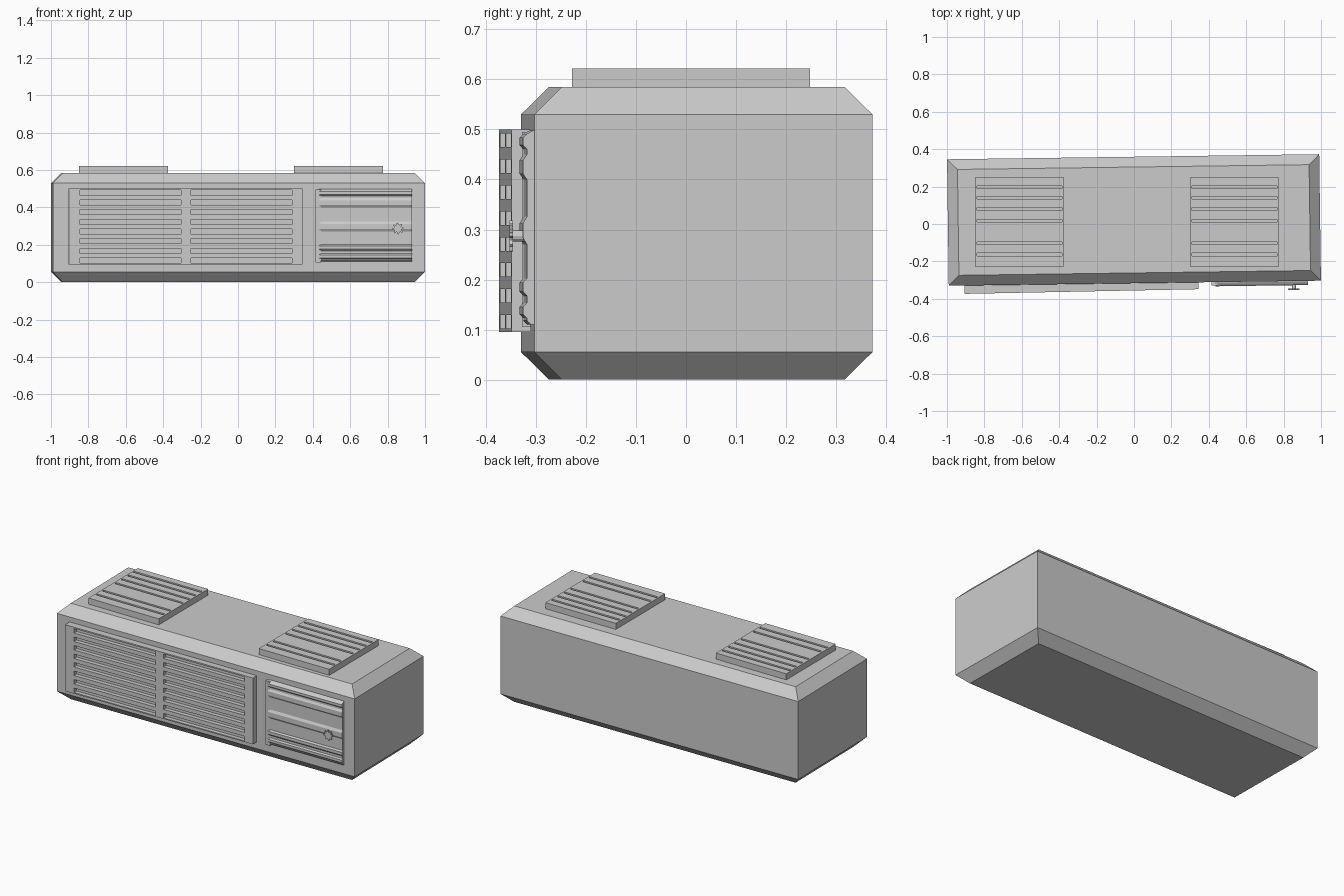
import bpy, bmesh, math
from mathutils import Matrix, Vector

if "Cube" in bpy.data.objects:
    bpy.data.objects.remove(bpy.data.objects["Cube"])


def finish(name, bm, matrix=None):
    bmesh.ops.recalc_face_normals(bm, faces=bm.faces)
    if matrix:
        bm.transform(matrix)
    me = bpy.data.meshes.new(name)
    bm.to_mesh(me)
    bm.free()
    ob = bpy.data.objects.new(name, me)
    bpy.context.collection.objects.link(ob)
    return ob


def slotted_plate(name, us, vs, thick, depth, matrix):
    """Plate in the uv plane, top at 0; odd cells in both directions become slots."""
    bm = bmesh.new()
    grid = [[bm.verts.new((u, v, 0)) for u in us] for v in vs]
    slots = []
    for j in range(len(vs) - 1):
        for i in range(len(us) - 1):
            f = bm.faces.new((grid[j][i], grid[j][i + 1], grid[j + 1][i + 1], grid[j + 1][i]))
            if i % 2 and j % 2:
                slots.append(f)
    rim = [e for e in bm.edges if e.is_boundary]
    bm.normal_update()
    skirt = bmesh.ops.extrude_edge_only(bm, edges=rim)["geom"]
    bmesh.ops.translate(bm, verts=[g for g in skirt if isinstance(g, bmesh.types.BMVert)],
                        vec=(0, 0, -thick))
    bmesh.ops.holes_fill(bm, edges=[e for e in bm.edges if e.is_boundary], sides=0)
    bmesh.ops.inset_individual(bm, faces=slots, thickness=0, depth=-depth)
    return finish(name, bm, matrix)


def extrude_x(name, profile, x0, x1, matrix):
    """Closed (y, z) profile extruded along x."""
    bm = bmesh.new()
    f = bm.faces.new([bm.verts.new((x0, y, z)) for y, z in profile])
    geo = bmesh.ops.extrude_face_region(bm, geom=[f], use_keep_orig=True)["geom"]
    bmesh.ops.translate(bm, verts=[g for g in geo if isinstance(g, bmesh.types.BMVert)],
                        vec=(x1 - x0, 0, 0))
    return finish(name, bm, matrix)


# Housing: slightly turned box with chamfered top and bottom rims
turn = Matrix.Translation((0, 0.0215, 0)) @ Matrix.Rotation(0.0136, 4, 'Z')
L, W, C, H = 0.995, 0.338, 0.055, 0.585
bm = bmesh.new()
rings = []
for z, c in ((0, C), (C, 0), (H - C, 0), (H, C)):
    rings.append([bm.verts.new((sx * (L - c), sy * (W - c), z))
                  for sx, sy in ((-1, -1), (1, -1), (1, 1), (-1, 1))])
for a, b in zip(rings, rings[1:]):
    for i in range(4):
        k = (i + 1) % 4
        bm.faces.new((a[i], a[k], b[k], b[i]))
bm.faces.new(rings[0])
bm.faces.new(rings[-1])
finish("housing", bm, turn)

# Roof vents
groove_y = [-0.163, -0.102, 0.018, 0.08, 0.14, 0.197]
vs = [-0.228] + [y + s * 0.007 for y in groove_y for s in (-1, 1)] + [0.248]
for side, x in (("left", -0.85), ("right", 0.30)):
    slotted_plate("roof_vent_" + side, [x, x + 0.01, x + 0.465, x + 0.475], vs,
                  0.05, 0.015, Matrix.Translation((0, 0, 0.622)))

# Front grille: two columns of eight slots
vs = [0.095] + [0.102 + 0.0518 * i + d for i in range(8) for d in (0, 0.027)] + [0.50]
face = (Matrix.Translation((-0.28, -0.361, 0)) @ Matrix.Rotation(0.02, 4, 'Z')
        @ Matrix.Rotation(math.radians(90), 4, 'X'))
slotted_plate("front_grille", [-0.625, -0.565, -0.025, 0.03, 0.57, 0.625], vs,
              0.06, 0.025, face)

# Ribbed door: bevelled slab with raised horizontal ribs and a hinge bar
door = Matrix.Rotation(0.0136, 4, 'Z')
base = -0.331
profile = [(-0.29, 0.11), (base + 0.008, 0.11), (base, 0.118)]
for z, h in ((0.138, 0.03), (0.185, 0.035), (0.298, 0.055), (0.425, 0.05), (0.476, 0.03)):
    profile += [(base, z - h / 2), (base - 0.008, z - h / 4),
                (base - 0.008, z + h / 4), (base, z + h / 2)]
profile += [(base + 0.012, 0.498), (-0.29, 0.498)]
extrude_x("ribbed_door", profile, 0.43, 0.925, door)
extrude_x("door_hinge_bar", [(-0.29, 0.105), (-0.334, 0.105), (-0.334, 0.495), (-0.29, 0.495)],
          0.41, 0.44, door)

# Door knob: stem with a notched wheel
hub = Vector((0.855, 0, 0.287))
bm = bmesh.new()
bmesh.ops.create_cone(bm, cap_ends=True, segments=12, radius1=0.011, radius2=0.011, depth=0.04,
                      matrix=Matrix.Translation(hub + Vector((0, -0.332, 0)))
                      @ Matrix.Rotation(math.radians(90), 4, 'X'))
finish("knob_stem", bm)
bm = bmesh.new()
ring = []
for i in range(32):
    r = 0.031 if i % 4 < 2 else 0.021
    a = math.tau * i / 32
    ring.append(bm.verts.new(hub + Vector((r * math.cos(a), -0.353, r * math.sin(a)))))
f = bm.faces.new(ring)
geo = bmesh.ops.extrude_face_region(bm, geom=[f], use_keep_orig=True)["geom"]
bmesh.ops.translate(bm, verts=[g for g in geo if isinstance(g, bmesh.types.BMVert)],
                    vec=(0, 0.007, 0))
finish("knob_wheel", bm)
